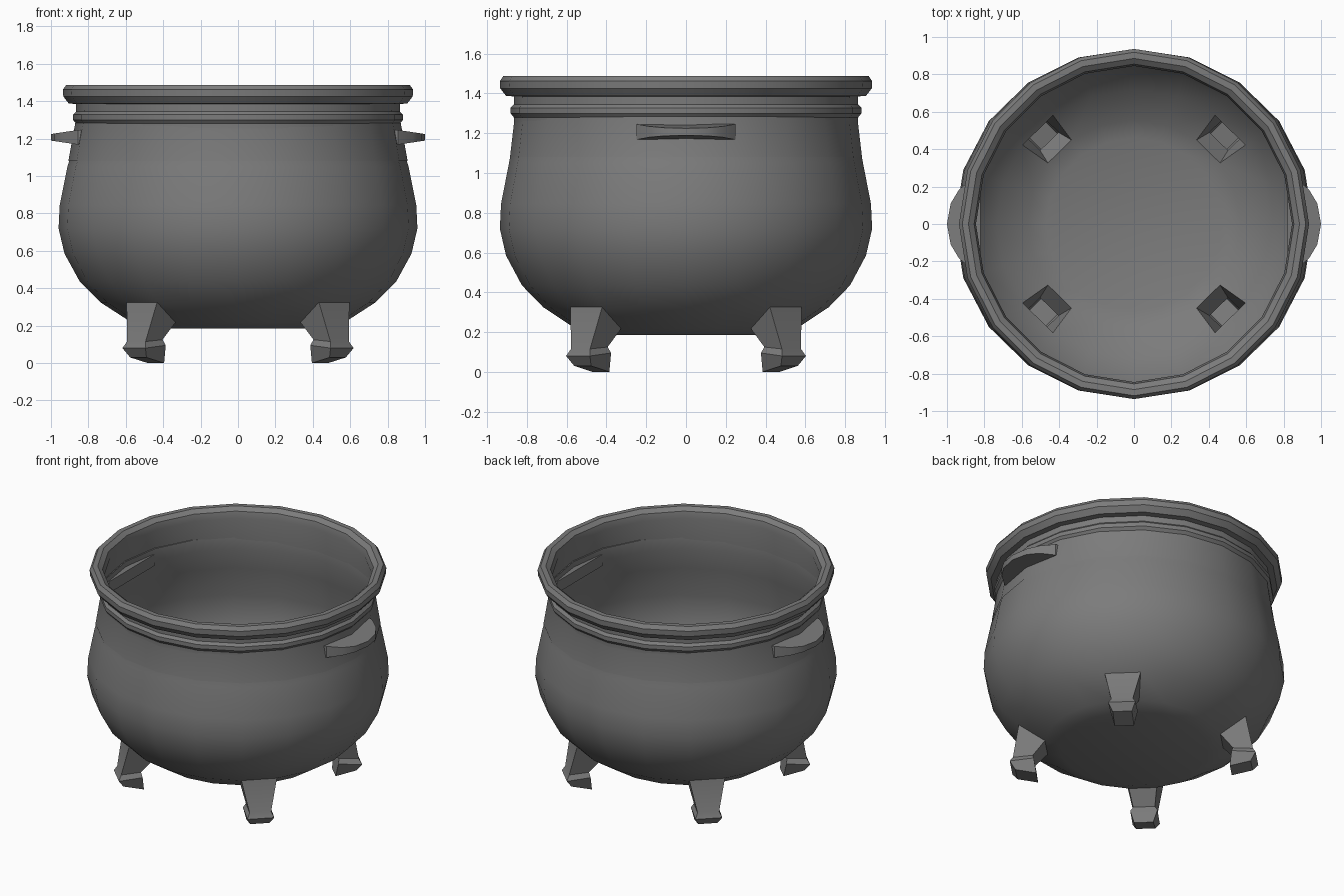
import bpy, bmesh
from math import sin, cos, pi, radians

cube = bpy.data.objects.get("Cube")
if cube:
    bpy.data.objects.remove(cube, do_unlink=True)

iron = bpy.data.materials.new("dark iron")
iron.use_nodes = True
iron.diffuse_color = (0.2, 0.2, 0.2, 1)
iron.node_tree.nodes["Principled BSDF"].inputs["Base Color"].default_value = (0.2, 0.2, 0.2, 1)

SIDES = 20


def finish(bm, name, angle):
    bmesh.ops.recalc_face_normals(bm, faces=bm.faces)
    mesh = bpy.data.meshes.new(name)
    bm.to_mesh(mesh)
    bm.free()
    ob = bpy.data.objects.new(name, mesh)
    bpy.context.collection.objects.link(ob)
    mesh.materials.append(iron)
    bpy.ops.object.select_all(action="DESELECT")
    ob.select_set(True)
    bpy.context.view_layer.objects.active = ob
    bpy.ops.object.shade_smooth_by_angle(angle=radians(angle))
    return ob


def bridge(bm, a, b):
    for k in range(len(a)):
        n = (k + 1) % len(a)
        bm.faces.new((a[k], a[n], b[n], b[k]))


# Pot profile (radius, height): inner lining, rolled rim, neck bead, belly, base
profile = [(0.885, 1.08), (0.845, 1.42), (0.855, 1.465), (0.885, 1.488),
           (0.918, 1.488), (0.936, 1.462), (0.934, 1.425), (0.905, 1.388),
           (0.866, 1.385), (0.865, 1.345), (0.882, 1.328), (0.882, 1.3),
           (0.866, 1.28), (0.862, 1.2), (0.89, 1.05), (0.93, 0.845),
           (0.936, 0.72), (0.905, 0.585), (0.825, 0.435), (0.718, 0.325),
           (0.555, 0.217), (0.46, 0.185)]
LEG_TOP = 19

bm = bmesh.new()
rings = [[bm.verts.new((r * cos(2 * pi * k / SIDES), r * sin(2 * pi * k / SIDES), z))
          for k in range(SIDES)] for r, z in profile]
leg_columns = [2, 7, 12, 17]
for i in range(len(rings) - 1):
    for k in range(SIDES):
        n = (k + 1) % SIDES
        if i == LEG_TOP and k in leg_columns:
            continue
        bm.faces.new((rings[i][k], rings[i][n], rings[i + 1][n], rings[i + 1][k]))
bm.faces.new(rings[-1])

# Hollow legs grown from the shell: (outer reach, outer z, inner reach, inner z, half width)
leg_loops = [(0.75, 0.115, 0.625, 0.125, 0.068),
             (0.768, 0.08, 0.618, 0.095, 0.085),
             (0.735, 0.03, 0.605, 0.0, 0.06)]
for k in leg_columns:
    n = (k + 1) % SIDES
    a = 2 * pi * (k + 0.5) / SIDES
    loop = [rings[LEG_TOP][k], rings[LEG_TOP][n], rings[LEG_TOP + 1][n], rings[LEG_TOP + 1][k]]
    for uo, zo, ui, zi, w in leg_loops:
        new = [bm.verts.new((u * cos(a) - v * sin(a), u * sin(a) + v * cos(a), z))
               for u, v, z in ((uo, -w, zo), (uo, w, zo), (ui, w, zi), (ui, -w, zi))]
        bridge(bm, loop, new)
        loop = new
    bm.faces.new(loop)

# The belly and legs are slightly wider than deep
for v in bm.verts:
    if v.co.z < 1.15:
        v.co.x *= 1.025
finish(bm, "cauldron_pot", 32)

# Tapered ledge handles
outline = [(0.855, 0.25), (0.935, 0.185), (0.98, 0.11), (1.0, 0.0)]
outline += [(x, -y) for x, y in reversed(outline[:-1])]
outline = [(0.82, 0.25)] + outline + [(0.82, -0.25)]
for side, name in ((1, "left_handle"), (-1, "right_handle")):
    bm = bmesh.new()
    loops = []
    for s in (1, -1):
        loops.append([bm.verts.new((side * x, y, 1.207 + s * (0.04 - 0.15 * max(0, x - 0.85))))
                      for x, y in outline])
        bm.faces.new(loops[-1])
    bridge(bm, *loops)
    finish(bm, name, 25)
